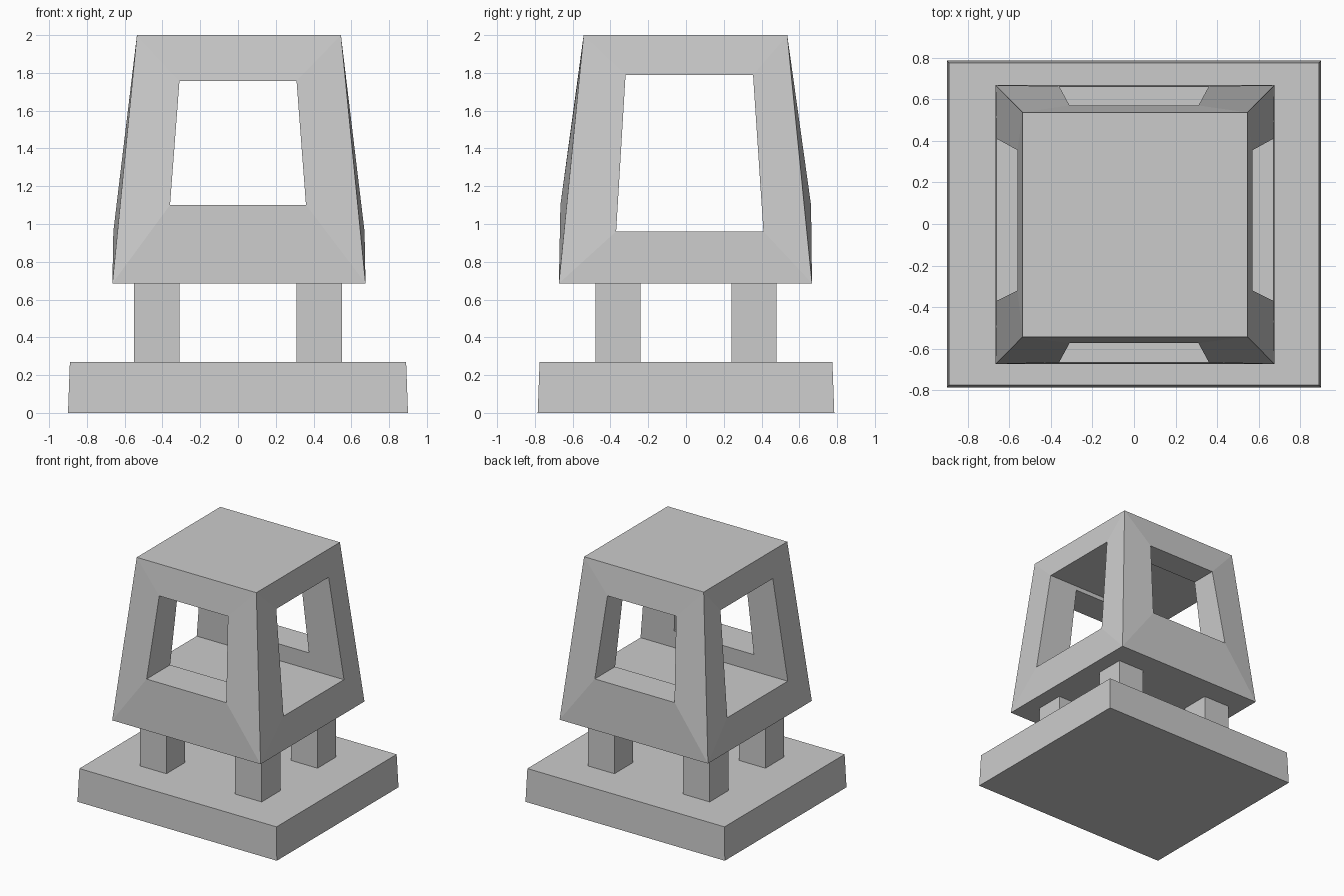
import bpy, bmesh
from mathutils import Vector

if "Cube" in bpy.data.objects:
    bpy.data.objects.remove(bpy.data.objects["Cube"])


def make_object(name, bm):
    bmesh.ops.remove_doubles(bm, verts=bm.verts[:], dist=1e-5)
    bmesh.ops.recalc_face_normals(bm, faces=bm.faces[:])
    mesh = bpy.data.meshes.new(name)
    bm.to_mesh(mesh)
    bm.free()
    obj = bpy.data.objects.new(name, mesh)
    bpy.context.collection.objects.link(obj)
    return obj


def face(bm, points):
    bm.faces.new([bm.verts.new(p) for p in points])


def strip(bm, loop_a, loop_b):
    """Four quads joining two four-point loops."""
    for i in range(4):
        j = (i + 1) % 4
        face(bm, [loop_a[i], loop_a[j], loop_b[j], loop_b[i]])


def rect(x0, x1, y0, y1, z):
    return [Vector(p) for p in ((x0, y0, z), (x1, y0, z), (x1, y1, z), (x0, y1, z))]


def frustum(name, bottom, top):
    bm = bmesh.new()
    face(bm, bottom)
    face(bm, top)
    strip(bm, bottom, top)
    return make_object(name, bm)


# Base slab with slightly tapered sides
frustum("base", rect(-0.9, 0.9, -0.785, 0.785, 0), rect(-0.89, 0.89, -0.775, 0.775, 0.27))

# Four square posts
for sx, x0 in (("left", -0.55), ("right", 0.31)):
    for sy, y0 in (("front", -0.48), ("back", 0.24)):
        frustum(f"{sy}_{sx}_post", rect(x0, x0 + 0.24, y0, y0 + 0.24, 0.27),
                rect(x0, x0 + 0.24, y0, y0 + 0.24, 0.69))

# Tapered lantern head, pierced by two crossing tunnels
bm = bmesh.new()
low = rect(-0.665, 0.675, -0.673, 0.667, 0.685)
high = rect(-0.535, 0.545, -0.542, 0.536, 2.0)
face(bm, low)
face(bm, high)

# Window loops: bottom pair then top pair, same order as the outer wall corners
wall_y = {-1: (-0.37, -0.32), 1: (0.41, 0.355)}   # side tunnel walls at z 0.96 and 1.79
Z0, Z1 = 0.96, 1.79
left_x, right_x = (-0.66, -0.56), (0.67, 0.57)


def side_window(x, flip):
    pts = [(x[0], wall_y[-1][0], Z0), (x[0], wall_y[1][0], Z0),
           (x[1], wall_y[1][1], Z1), (x[1], wall_y[-1][1], Z1)]
    if flip:
        pts = [pts[1], pts[0], pts[3], pts[2]]
    return [Vector(p) for p in pts]


def end_window(y, flip):
    s = -1 if flip else 1
    return [Vector(p) for p in ((-0.36 * s, y[0], 1.10), (0.36 * s, y[0], 1.10),
                                (0.31 * s, y[1], 1.757), (-0.31 * s, y[1], 1.757))]


windows = [end_window((-0.665, -0.573), False), side_window(right_x, False),
           end_window((0.662, 0.57), True), side_window(left_x, True)]

# Outer wall frames around each window
for i, window in enumerate(windows):
    j = (i + 1) % 4
    strip(bm, [low[i], low[j], high[j], high[i]], window)

# Side tunnel floor and ceiling
right, left = windows[1], windows[3]
face(bm, [right[0], right[1], left[0], left[1]])
face(bm, [right[3], right[2], left[3], left[2]])

# Side tunnel walls, each with an opening that runs out to an end window
for sign, window in ((-1, windows[0]), (1, windows[2])):
    y0, y1 = wall_y[sign]
    inner = [Vector((p.x, y0 + (y1 - y0) * (p.z - Z0) / (Z1 - Z0), p.z)) for p in window]
    if sign < 0:
        outer = [left[1], right[0], right[3], left[2]]
    else:
        outer = [right[1], left[0], left[3], right[2]]
    strip(bm, outer, inner)
    strip(bm, inner, window)
make_object("lantern_head", bm)
